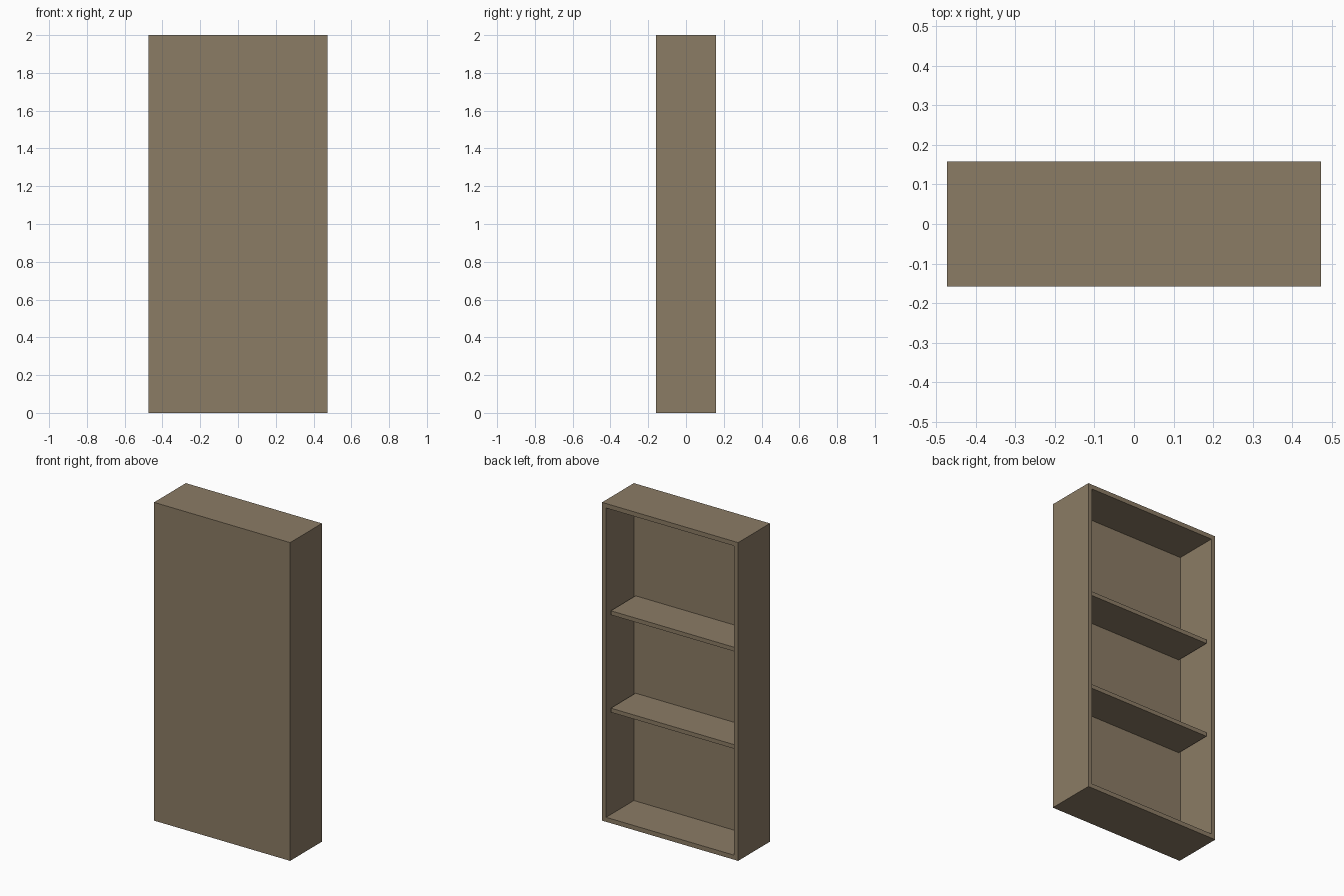
import bpy
import bmesh
from mathutils import Matrix

if "Cube" in bpy.data.objects:
    bpy.data.objects.remove(bpy.data.objects["Cube"])

W, D, H = 0.946, 0.316, 2.0      # overall size
T = 0.04                         # board thickness
SHELF_T, SHELF_INSET = 0.026, 0.03

wood = bpy.data.materials.new("wood")
wood.diffuse_color = (0.26, 0.20, 0.13, 1)
wood.use_nodes = True
wood.node_tree.nodes["Principled BSDF"].inputs["Base Color"].default_value = wood.diffuse_color


def box_bmesh(size, centre):
    bm = bmesh.new()
    m = Matrix.Translation(centre) @ Matrix.Diagonal((*size, 1))
    bmesh.ops.create_cube(bm, size=1, matrix=m)
    return bm


def finish(bm, name):
    bmesh.ops.recalc_face_normals(bm, faces=bm.faces)
    mesh = bpy.data.meshes.new(name)
    bm.to_mesh(mesh)
    bm.free()
    mesh.materials.append(wood)
    ob = bpy.data.objects.new(name, mesh)
    bpy.context.collection.objects.link(ob)
    return ob


# Carcass: solid block hollowed out from its open +y side
bm = box_bmesh((W, D, H), (0, 0, H / 2))
bm.normal_update()
opening = max(bm.faces, key=lambda f: f.normal.y)
bmesh.ops.inset_region(bm, faces=[opening], thickness=T)
hollow = bmesh.ops.extrude_discrete_faces(bm, faces=[opening])["faces"][0]
bmesh.ops.translate(bm, verts=hollow.verts, vec=(0, T - D, 0))
finish(bm, "bookcase_carcass")

# Two shelves, set back slightly from the opening
y0, y1 = -D / 2 + T, D / 2 - SHELF_INSET
for name, z in (("lower_shelf", 0.693), ("upper_shelf", 1.305)):
    finish(box_bmesh((W - 2 * T, y1 - y0, SHELF_T), (0, (y0 + y1) / 2, z)), name)
